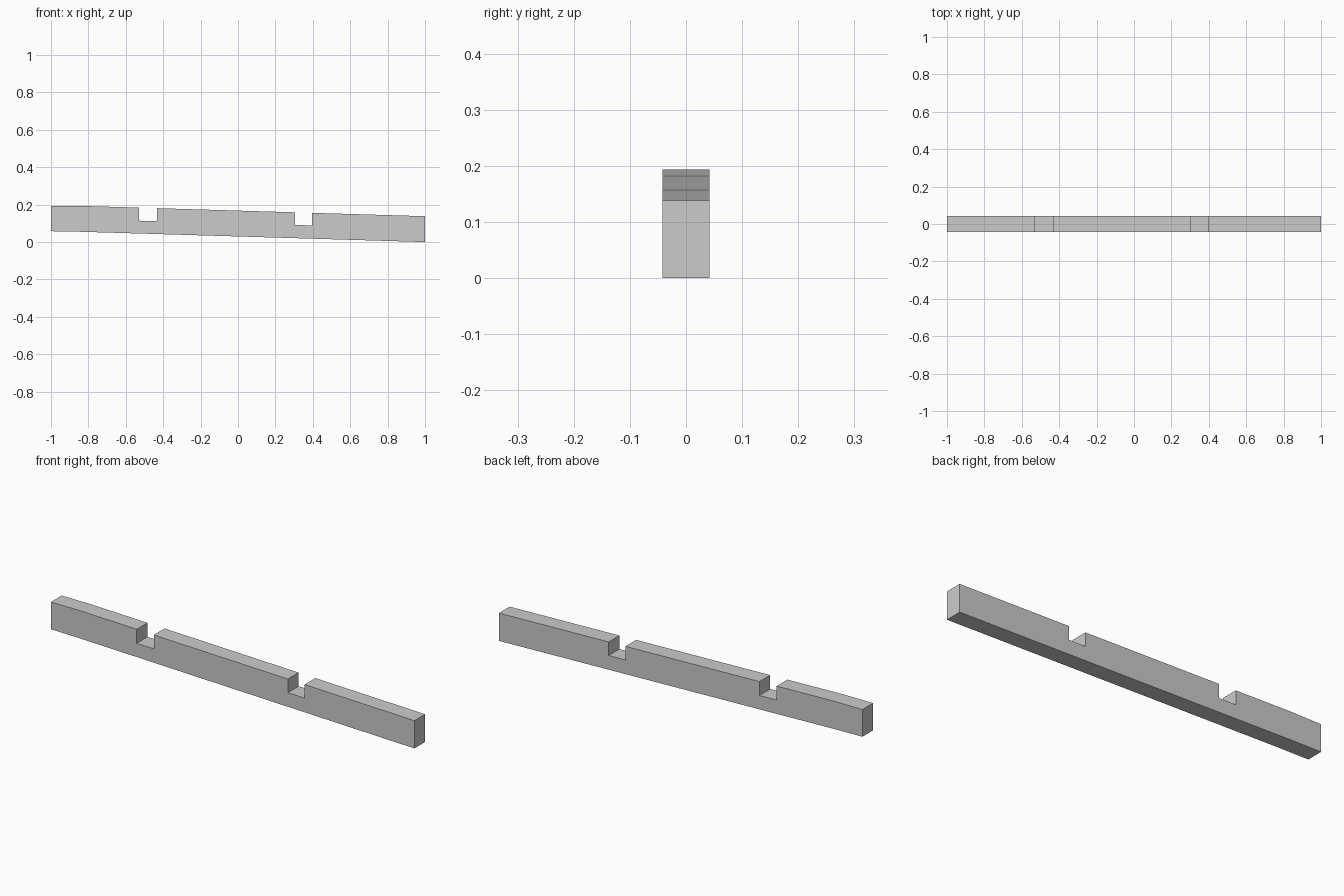
import bpy
import bmesh

# Remove the default cube
cube = bpy.data.objects.get("Cube")
if cube:
    bpy.data.objects.remove(cube, do_unlink=True)

# Plain grey material
grey = bpy.data.materials.new("plain_grey")
grey.use_nodes = True
colour = (0.6, 0.6, 0.6, 1)
grey.diffuse_color = colour
grey.node_tree.nodes["Principled BSDF"].inputs["Base Color"].default_value = colour

HALF_WIDTH = 0.042
BEND_X = -0.84      # the beam levels out beyond this point
SLOPE = -0.03


def top_z(x):
    return 0.138 + SLOPE * (max(x, BEND_X) - 1)


def notch(x0, x1, floor):
    """Profile points of a square notch cut into the top edge."""
    return [(x0, top_z(x0)), (x0, floor), (x1, floor - 0.002), (x1, top_z(x1))]


# Side profile: sloping beam with a bent end and two notches
profile = [(-1, top_z(-1)), (BEND_X, top_z(BEND_X))]
profile += notch(-0.528, -0.434, 0.114)
profile += notch(0.304, 0.396, 0.091)
profile += [(1, top_z(1)), (1, 0), (BEND_X, 0.055), (-1, 0.058)]

# Extrude the profile across the width
bm = bmesh.new()
face = bm.faces.new([bm.verts.new((x, -HALF_WIDTH, z)) for x, z in profile])
result = bmesh.ops.extrude_face_region(bm, geom=[face])
new_verts = [g for g in result["geom"] if isinstance(g, bmesh.types.BMVert)]
bmesh.ops.translate(bm, verts=new_verts, vec=(0, 2 * HALF_WIDTH, 0))
bmesh.ops.recalc_face_normals(bm, faces=bm.faces)

mesh = bpy.data.meshes.new("notched_beam")
bm.to_mesh(mesh)
bm.free()
mesh.materials.append(grey)
beam = bpy.data.objects.new("notched_beam", mesh)
bpy.context.collection.objects.link(beam)
